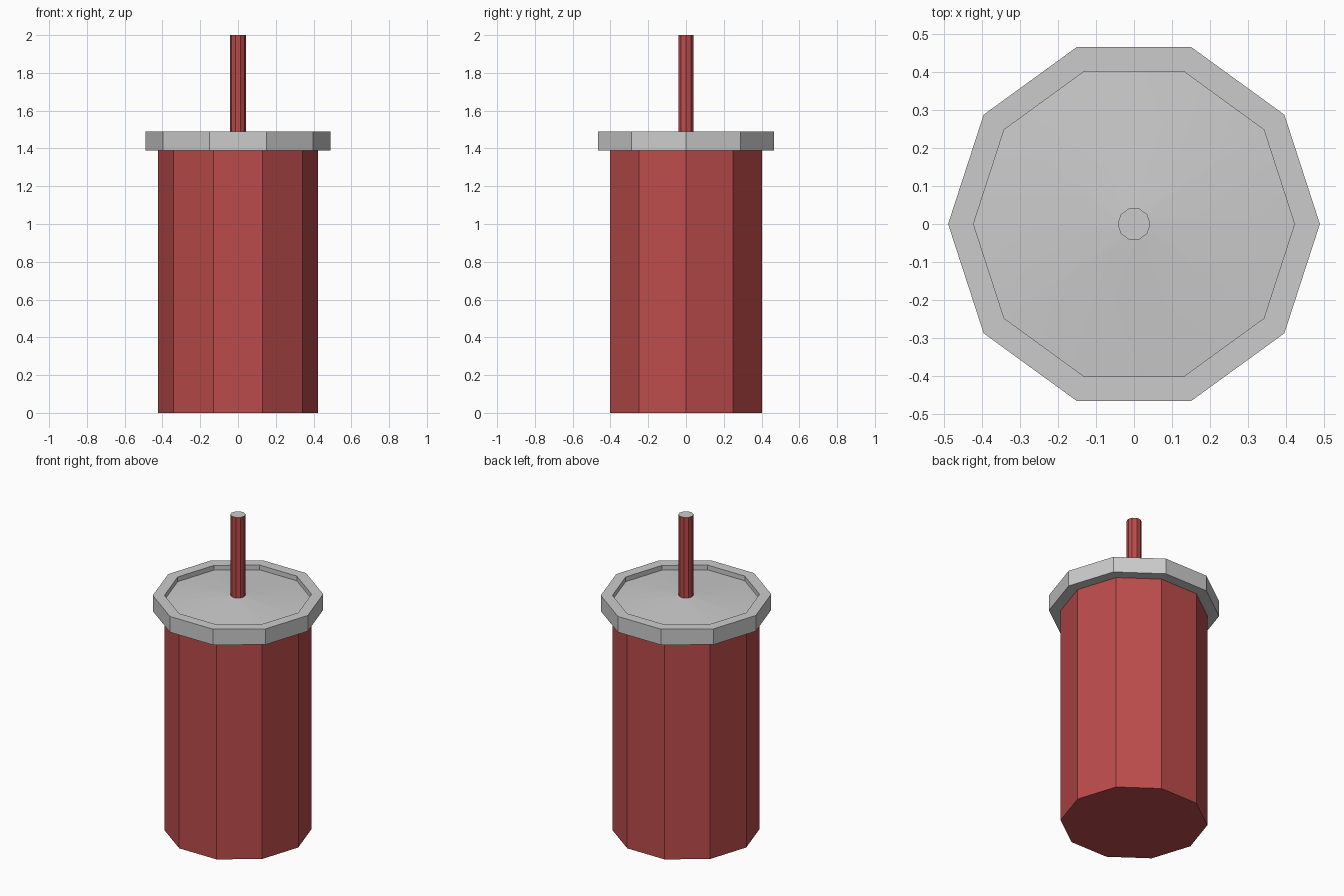
import bpy
from math import cos, sin, pi, radians

if "Cube" in bpy.data.objects:
    bpy.data.objects.remove(bpy.data.objects["Cube"])

SIDES = 10
red = bpy.data.materials.new("red")
red.diffuse_color = (0.5, 0.07, 0.07, 1)
red.use_nodes = True
red.node_tree.nodes["Principled BSDF"].inputs["Base Color"].default_value = red.diffuse_color


def lathe(name, profile, cap_start=False, mat=None):
    """Sweep (radius, z) points, ordered bottom-outside-top, around z; the end is always capped."""
    verts = [(r * cos(2 * pi * i / SIDES), r * sin(2 * pi * i / SIDES), z)
             for r, z in profile for i in range(SIDES)]
    faces = []
    for k in range(len(profile) - 1):
        a, b = k * SIDES, (k + 1) * SIDES
        for i in range(SIDES):
            j = (i + 1) % SIDES
            faces.append((a + i, a + j, b + j, b + i))
    if cap_start:
        faces.append(tuple(reversed(range(SIDES))))
    return make(name, verts, faces, mat)


def make(name, verts, faces, mat=None):
    mesh = bpy.data.meshes.new(name)
    mesh.from_pydata(verts, [], faces)
    obj = bpy.data.objects.new(name, mesh)
    bpy.context.collection.objects.link(obj)
    if mat:
        mesh.materials.append(mat)
    return obj


# Cup body with closed base
lathe("cup_body", [(0.423, 0), (0.423, 1.39)], True, red)

# Lid: overhanging rim, shallow recess, floor rising gently to the straw
lid = lathe("lid", [(0.423, 1.39), (0.49, 1.39), (0.49, 1.49), (0.423, 1.49),
                    (0.423, 1.46), (0.043, 1.488)])
bpy.context.view_layer.objects.active = lid
lid.select_set(True)
bpy.ops.object.shade_smooth_by_angle(angle=radians(20))

# Straw with a grey end
lathe("straw", [(0.043, 1.485), (0.043, 2.0)], False, red)
tip = [(0.043 * cos(2 * pi * i / SIDES), 0.043 * sin(2 * pi * i / SIDES), 2.0)
       for i in range(SIDES)]
make("straw_tip", tip, [tuple(range(SIDES))])
